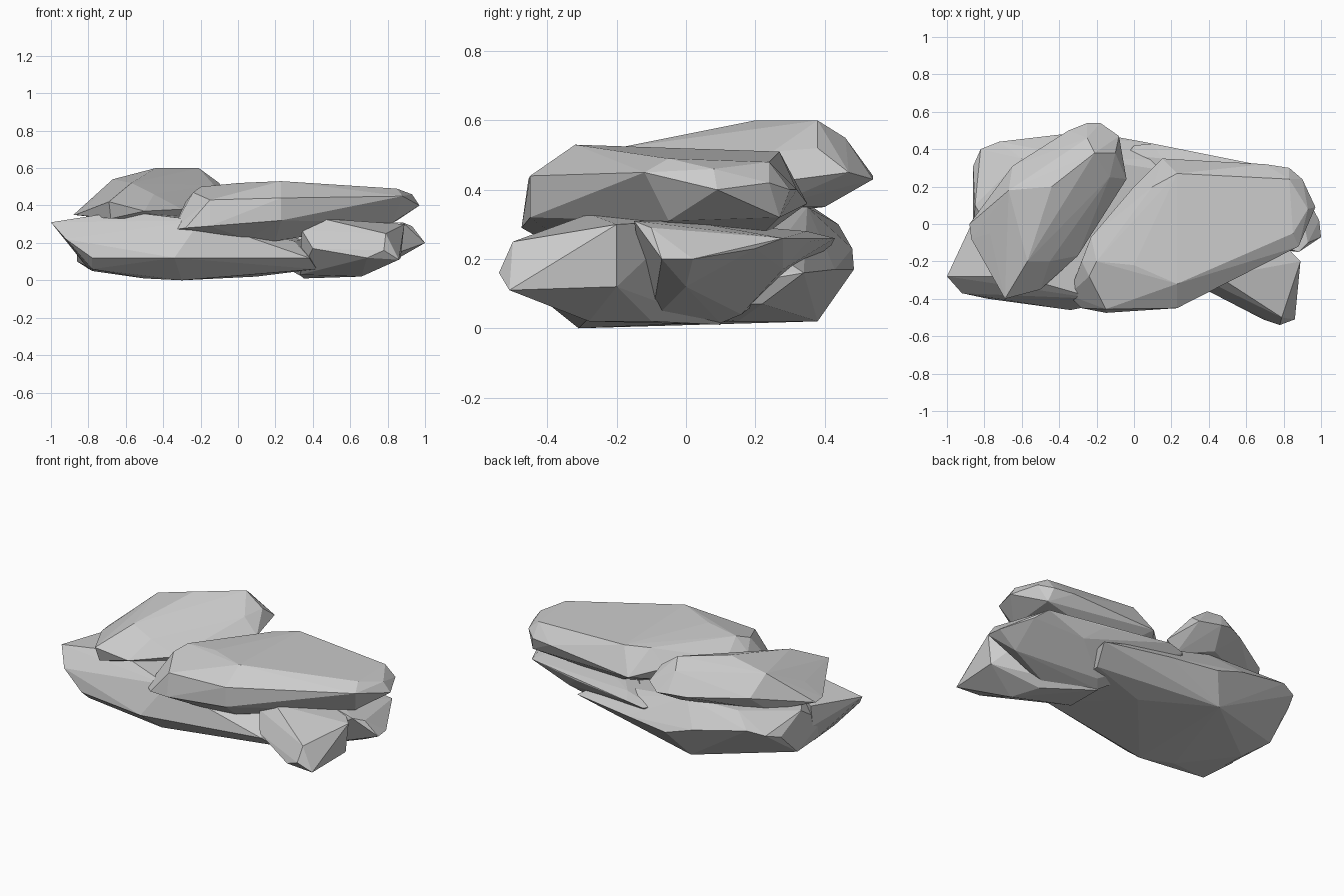
import bpy, bmesh


def rock(name, *rings):
    """Faceted stone: convex hull around a few rings of corner points."""
    bm = bmesh.new()
    for ring in rings:
        for p in ring:
            bm.verts.new(p)
    bmesh.ops.convex_hull(bm, input=bm.verts[:])
    loose = [v for v in bm.verts if not v.link_faces]
    bmesh.ops.delete(bm, geom=loose, context='VERTS')
    bmesh.ops.dissolve_limit(bm, angle_limit=0.03, verts=bm.verts[:], edges=bm.edges[:])
    bmesh.ops.recalc_face_normals(bm, faces=bm.faces[:])
    me = bpy.data.meshes.new(name)
    bm.to_mesh(me)
    bm.free()
    ob = bpy.data.objects.new(name, me)
    bpy.context.collection.objects.link(ob)
    return ob


# Large bottom slab: underside, rim, top
rock("base_slab",
     [(-.3, -.31, 0), (-.5, -.25, .01), (-.78, 0, .05), (-.78, -.33, .06), (-.3, .38, .02),
      (.1, .15, .02), (.42, -.25, .06), (.45, .22, .07)],
     [(-.78, -.4, .12), (-.34, -.46, .12), (.38, -.32, .12),
      (.5, .34, .16), (.1, .43, .17), (-.2, .485, .17), (-.38, .48, .23), (-.72, .44, .3),
      (-.82, .4, .28), (-.86, .31, .25), (-.86, .15, .1), (-.86, -.1, .2)],
     [(-.62, -.28, .37), (-.2, -.4, .32), (.3, -.22, .21), (.4, .25, .22),
      (-.25, .35, .35), (-.6, .35, .36), (-.85, .1, .33)])

# Pointed left end of the bottom slab
rock("base_slab_tip",
     [(-.78, -.33, .06), (-.8, -.1, .06), (-.4, -.3, .02)],
     [(-1, -.28, .31), (-.92, -.37, .22), (-.78, -.4, .12), (-.34, -.46, .12), (-.86, 0, .2)],
     [(-.86, .02, .33), (-.62, -.28, .37), (-.2, -.4, .32)])

# Upper left slab, tilted up to the back
rock("upper_left_slab",
     [(-.68, -.37, .33), (-.35, -.15, .33), (-.1, .24, .35), (-.25, .4, .35), (-.7, .2, .33)],
     [(-.69, -.4, .42), (-.87, -.08, .35), (-.88, 0, .35), (-.65, .31, .43), (-.35, .5, .43),
      (-.25, .54, .44), (-.18, .54, .43), (-.08, .47, .45), (-.04, .24, .42),
      (-.25, -.05, .4), (-.3, -.17, .38), (-.5, -.35, .37)],
     [(-.77, -.05, .43), (-.67, .18, .54), (-.44, .2, .6), (-.21, .38, .6), (-.25, .46, .55),
      (-.1, .38, .52), (-.13, .25, .51), (-.3, 0, .48), (-.45, -.2, .46), (-.57, -.2, .52)])

# Upper right slab lying across the pile
rock("upper_right_slab",
     [(-.35, -.38, .27), (-.28, -.45, .28), (-.15, -.475, .29), (.05, -.35, .22), (.2, -.3, .21),
      (.32, -.2, .24), (.83, -.05, .31), (.85, .27, .32), (.3, .2, .25), (-.1, 0, .27)],
     [(-.15, -.455, .43), (.23, -.45, .44), (.23, -.45, .32), (.88, -.12, .45), (.97, .09, .4),
      (.9, .24, .42), (.83, .3, .4), (.7, .32, .4), (.15, .35, .36), (0, .2, .4),
      (-.23, -.07, .42), (-.28, -.2, .42)],
     [(-.24, -.28, .47), (-.2, -.2, .5), (0, -.22, .52), (.23, -.32, .53), (.85, -.05, .49),
      (.93, .08, .46), (.83, .24, .48), (.23, .27, .51), (.1, .2, .5)])

# Lower right stone: front spur
rock("lower_right_spur",
     [(.33, -.15, .03), (.35, .1, .01), (.66, -.28, .02), (.6, -.1, .02)],
     [(.4, -.36, .17), (.69, -.51, .12), (.78, -.54, .16), (.86, -.51, .11), (.87, -.2, .12)],
     [(.34, -.28, .27), (.45, -.28, .33), (.73, -.43, .25), (.79, -.5, .25),
      (.7, -.22, .31), (.89, -.2, .3), (.7, 0, .31), (.4, .1, .29)])

# Lower right stone: body with a thin tongue at the back
rock("lower_right_body",
     [(.5, -.1, .02), (.35, .1, .015), (.4, .16, .04), (.86, 0, .12), (.6, .28, .17),
      (0, .38, .21)],
     [(1, -.07, .2), (.99, .02, .2), (.89, .2, .23), (.85, .28, .26), (.5, .35, .25),
      (.1, .43, .26), (0, .42, .24), (-.04, .37, .24), (.3, 0, .2)],
     [(.45, 0, .31), (.7, 0, .31), (.93, -.1, .29), (.88, -.15, .31), (.15, .35, .28)])
